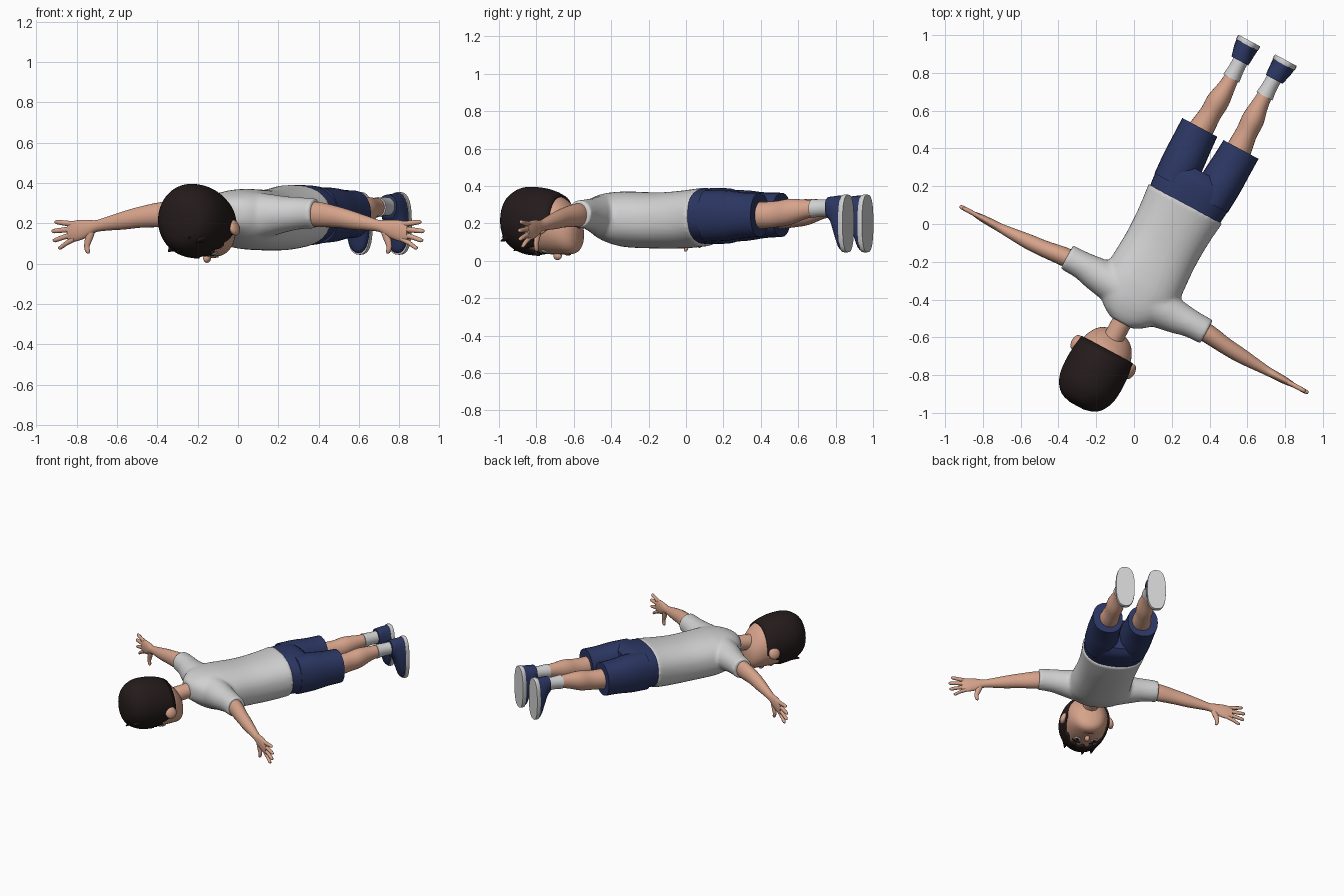
import bpy, bmesh, math
from mathutils import Matrix, Vector

if "Cube" in bpy.data.objects:
    bpy.data.objects.remove(bpy.data.objects["Cube"])

# Built with x across the body, +y toward the feet, back up; then turned as a whole
PLACE = Matrix.Translation((0, -0.40, 0)) @ Matrix.Rotation(math.radians(-28.2), 4, 'Z')


def material(name, rgb):
    m = bpy.data.materials.new(name)
    m.diffuse_color = (*rgb, 1)
    m.use_nodes = True
    m.node_tree.nodes["Principled BSDF"].inputs["Base Color"].default_value = m.diffuse_color
    return m


SKIN = material("skin", (0.68, 0.37, 0.26))
HAIR = material("dark_brown_hair", (0.018, 0.011, 0.011))
WHITE = material("white_cloth", (0.64, 0.64, 0.64))
NAVY = material("navy_cloth", (0.025, 0.038, 0.125))
BLACK = material("eye_black", (0.01, 0.01, 0.01))
LIP = material("lip", (0.42, 0.16, 0.13))


def refine(rows, sub=4):
    """Catmull-Rom interpolation between cross-section rows."""
    rows = [Vector(r) for r in rows]
    out = []
    for i in range(len(rows) - 1):
        a, b, c, d = rows[max(i - 1, 0)], rows[i], rows[i + 1], rows[min(i + 2, len(rows) - 1)]
        for k in range(sub):
            t = k / sub
            out.append(b + (c - a) * (0.5 * t) + (a * 2 - b * 5 + c * 4 - d) * (0.5 * t * t)
                       + (b * 3 - a - c * 3 + d) * (0.5 * t ** 3))
    return out + [rows[-1]]


def bridge(bm, rings, caps=(True, True)):
    n = len(rings[0])
    for r, s in zip(rings, rings[1:]):
        for i in range(n):
            bm.faces.new((r[i], r[(i + 1) % n], s[(i + 1) % n], s[i]))
    for ring, cap in zip((rings[0], rings[-1]), caps):
        if cap:
            bm.faces.new(ring)


def loft(bm, rows, axis, seg=24, power=2.0, sub=4):
    """Rows are x, y, z, radius a, radius b; rings lie square to the axis."""
    i, j = {'X': (1, 2), 'Y': (0, 2), 'Z': (0, 1)}[axis]
    rings = []
    for r in refine(rows, sub):
        ring = []
        for k in range(seg):
            a = 2 * math.pi * k / seg
            c, s = math.cos(a), math.sin(a)
            p = [r[0], r[1], r[2]]
            p[i] += r[3] * math.copysign(abs(c) ** (2 / power), c)
            p[j] += r[4] * math.copysign(abs(s) ** (2 / power), s)
            ring.append(bm.verts.new(p))
        rings.append(ring)
    bridge(bm, rings)


def blob(bm, center, size, tilt=0.0):
    bmesh.ops.create_uvsphere(bm, u_segments=16, v_segments=10, radius=1,
                              matrix=Matrix.Translation(center) @ Matrix.Rotation(tilt, 4, 'Y')
                              @ Matrix.Diagonal((*size, 1)))


def finish(name, bm, mat, pair=False, angle=45):
    """Make the object, or a mirrored left and right pair of it."""
    objs = []
    for side in ((1, -1) if pair else (1,)):
        b = bm.copy()
        for v in b.verts:
            v.co.x *= side
        bmesh.ops.recalc_face_normals(b, faces=b.faces)
        mesh = bpy.data.meshes.new(name)
        b.to_mesh(mesh)
        b.free()
        mesh.materials.append(mat)
        mesh.shade_smooth()
        mesh.set_sharp_from_angle(angle=math.radians(angle))
        label = ("left_" if side > 0 else "right_") + name if pair else name
        ob = bpy.data.objects.new(label, mesh)
        bpy.context.collection.objects.link(ob)
        ob.matrix_world = PLACE
        objs.append(ob)
    bm.free()
    return objs


# Shirt: torso and sleeves blended together
bm = bmesh.new()
loft(bm, [(0, -.14, .245, .065, .06), (0, -.10, .245, .13, .09), (0, -.03, .235, .19, .125),
          (0, .06, .225, .215, .145), (0, .14, .22, .212, .15), (0, .30, .216, .203, .15),
          (0, .45, .222, .208, .155), (0, .58, .236, .222, .157)], 'Y', 40, 2.3)
for s in (1, -1):
    loft(bm, [(s * .10, .02, .235, .11, .12), (s * .25, .025, .245, .088, .09),
              (s * .33, .03, .25, .074, .08), (s * .42, .03, .25, .071, .074)], 'X', 28)
shirt = finish("shirt", bm, WHITE)[0]
mod = shirt.modifiers.new("blend", 'REMESH')
mod.mode = 'VOXEL'
mod.voxel_size = 0.011
mod.use_smooth_shade = True
mod = shirt.modifiers.new("soften", 'SMOOTH')
mod.factor = 0.5
mod.iterations = 6

# Shorts: hips and two straight legs
bm = bmesh.new()
loft(bm, [(0, .55, .238, .208, .147), (0, .65, .24, .218, .15), (0, .72, .24, .221, .143),
          (0, .765, .24, .20, .11)], 'Y', 40, 2.4)
for s in (1, -1):
    loft(bm, [(s * .112, .64, .24, .108, .138), (s * .115, .76, .242, .112, .135),
              (s * .12, .87, .244, .108, .122), (s * .124, .968, .246, .105, .118)], 'Y', 28, 2.2)
finish("shorts", bm, NAVY)

# Legs, socks, shoes and soles
bm = bmesh.new()
loft(bm, [(.118, .90, .243, .07, .075), (.113, .98, .244, .066, .072), (.108, 1.06, .25, .058, .07),
          (.105, 1.14, .262, .06, .07), (.10, 1.23, .275, .045, .052), (.10, 1.32, .283, .036, .04)], 'Y')
finish("leg", bm, SKIN, True)
bm = bmesh.new()
loft(bm, [(.10, 1.275, .28, .048, .05), (.10, 1.34, .283, .041, .045), (.102, 1.41, .284, .042, .047)], 'Y')
finish("sock", bm, WHITE, True)
bm = bmesh.new()
loft(bm, [(.103, 1.378, .286, .05, .056), (.105, 1.405, .27, .055, .075), (.108, 1.43, .235, .059, .113),
          (.109, 1.452, .206, .062, .144), (.11, 1.475, .202, .063, .15)], 'Y', 28, 2.3)
finish("shoe", bm, NAVY, True)
bm = bmesh.new()
loft(bm, [(.11, 1.47, .20, .065, .154), (.11, 1.485, .20, .067, .156), (.11, 1.497, .20, .065, .154)],
     'Y', 32, 2.6, 2)
finish("sole", bm, WHITE, True)

# Arms with hands, fingers spread and thumb pointing down
bm = bmesh.new()
loft(bm, [(.34, .03, .248, .05, .06), (.44, .025, .244, .05, .062), (.55, .012, .232, .044, .053),
          (.64, .006, .216, .04, .046), (.74, .002, .198, .03, .034), (.80, 0, .186, .024, .03),
          (.85, 0, .174, .022, .044), (.91, 0, .163, .019, .052), (.955, 0, .158, .013, .044)], 'X')
for z0, x1, z1 in ((.196, 1.03, .207), (.172, 1.047, .162), (.147, 1.04, .117), (.124, 1.01, .08)):
    zm = (z0 + z1) / 2
    loft(bm, [(.92, 0, z0, .013, .015), ((.92 + x1) / 2, 0, zm, .012, .013),
              (x1 - .012, 0, z1, .011, .011), (x1, 0, z1, .004, .004)], 'X', 12, 2, 2)
loft(bm, [(.825, 0, .165, .024, .016), (.84, 0, .12, .02, .015), (.85, 0, .085, .014, .012),
          (.845, 0, .06, .012, .011), (.843, 0, .05, .004, .004)], 'Z', 12, 2, 2)
finish("arm", bm, SKIN, True, 60)

# Neck
bm = bmesh.new()
loft(bm, [(0, -.08, .24, .062, .06), (0, -.15, .235, .053, .054), (0, -.28, .215, .056, .06)], 'Y')
finish("neck", bm, SKIN)

# Head, face down
HEAD = [(0, -.193, .135, .035, .045), (0, -.205, .14, .075, .083), (0, -.235, .155, .11, .118),
        (0, -.29, .183, .138, .148), (0, -.36, .20, .15, .165), (0, -.44, .21, .155, .17),
        (0, -.52, .215, .147, .163), (0, -.58, .215, .118, .132), (0, -.612, .215, .077, .09),
        (0, -.626, .215, .02, .025)]
bm = bmesh.new()
loft(bm, HEAD, 'Y', 40, 2.1)
finish("head", bm, SKIN)
PROFILE = refine(HEAD, 8)


def section(y):
    """Head centre height and radii at a given y."""
    for p, q in zip(PROFILE, PROFILE[1:]):
        if q.y <= y <= p.y:
            r = p.lerp(q, (p.y - y) / (p.y - q.y))
            return r[2], r[3], r[4]
    return PROFILE[-1][2], PROFILE[-1][3], PROFILE[-1][4]


def face_z(x, y):
    cz, w, h = section(y)
    return cz - h * math.sqrt(max(0, 1 - (x / w) ** 2))


# Hair cap: straight at the nape, jagged fringe over the forehead
def hairline(a, k):
    s = math.sin(a)
    if s > -0.1:
        return -.30
    y = -.30 - .15 * min(1, (-s - .1) / .75)
    return y + (.018 if k % 4 < 2 else -.012) * (s < -.5)


bm = bmesh.new()
seg, steps, rings = 64, 16, []
for i in range(steps + 1):
    t = (i / steps) ** 1.7
    ring = []
    for k in range(seg):
        a = 2 * math.pi * k / seg
        y = -.625 + (hairline(a, k) + .625) * t
        cz, w, h = section(y)
        ring.append(bm.verts.new(((w + .013) * math.cos(a), y - .014 * (1 - t), cz + (h + .014) * math.sin(a))))
    rings.append(ring)
bridge(bm, rings, (True, False))
for x, y, z in ((.10, -.585, .12), (.06, -.60, .14), (-.02, -.57, .07), (-.08, -.55, .075)):
    bmesh.ops.create_cone(bm, cap_ends=True, segments=8, radius1=.03, radius2=.002, depth=.07,
                          matrix=Matrix.Translation((x, y, z)) @ Matrix.Rotation(math.radians(115), 4, 'X'))
hair = finish("hair", bm, HAIR, angle=60)[0]
mod = hair.modifiers.new("thickness", 'SOLIDIFY')
mod.thickness = 0.016
mod.offset = -1

# Ears, nose, eyes, brows and mouth
bm = bmesh.new()
blob(bm, (.163, -.345, .18), (.022, .043, .042), math.radians(-20))
finish("ear", bm, SKIN, True)
bm = bmesh.new()
blob(bm, (0, -.325, face_z(0, -.325) - .008), (.018, .024, .022))
finish("nose", bm, SKIN)
for name, x, y, size, mat in (("eye_white", .058, -.372, (.026, .018, .007), WHITE),
                              ("pupil", .056, -.374, (.015, .016, .0105), BLACK),
                              ("brow", .06, -.412, (.032, .008, .008), HAIR)):
    bm = bmesh.new()
    blob(bm, (x, y, face_z(x, y)), size, math.radians(-22))
    finish(name, bm, mat, True)
bm = bmesh.new()
blob(bm, (0, -.262, face_z(0, -.262)), (.034, .007, .006))
finish("mouth", bm, LIP)
